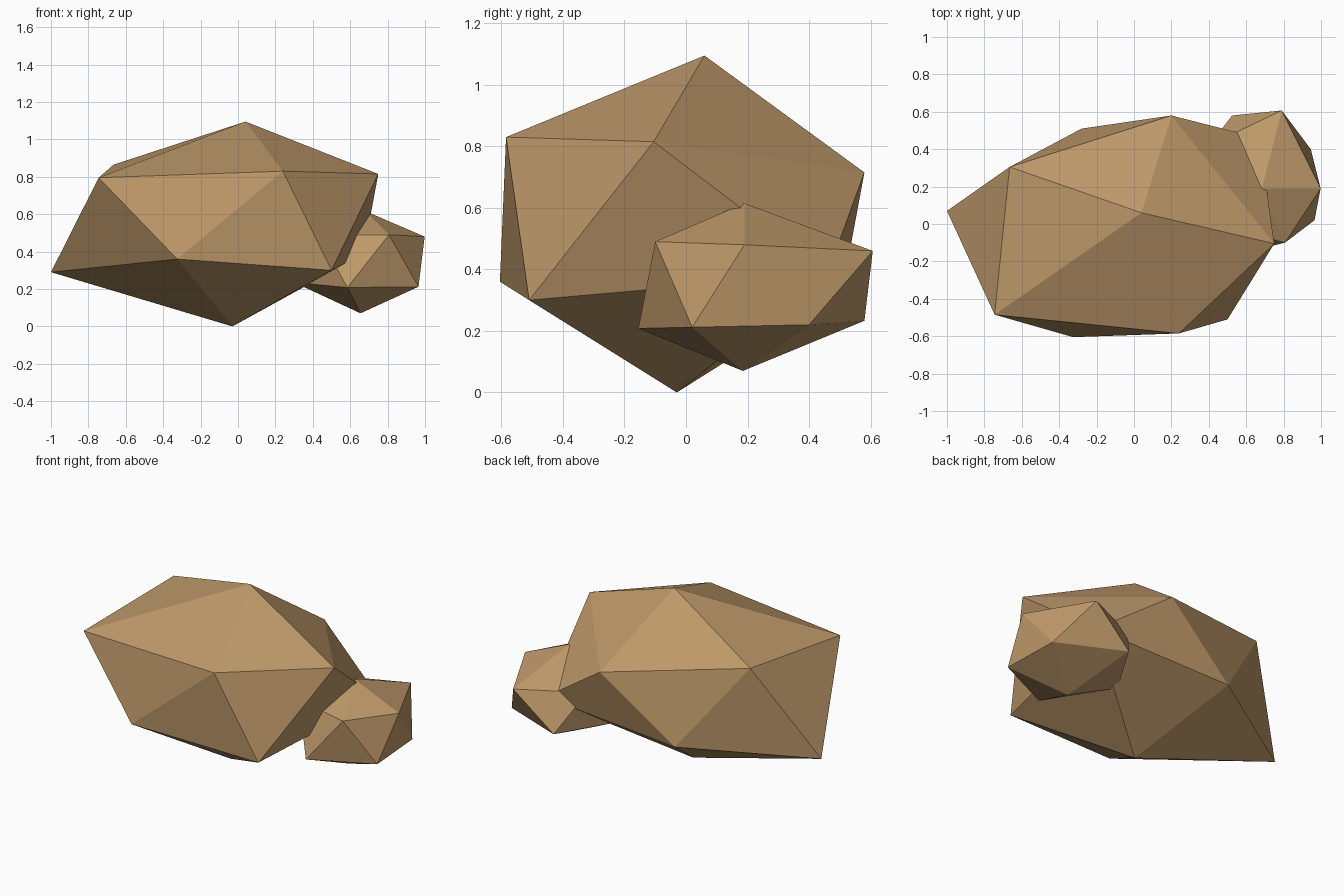
import bpy, bmesh

if "Cube" in bpy.data.objects:
    bpy.data.objects.remove(bpy.data.objects["Cube"])

tan = bpy.data.materials.new("tan_stone")
tan.diffuse_color = (0.52, 0.32, 0.145, 1)
tan.use_nodes = True
tan.node_tree.nodes["Principled BSDF"].inputs["Base Color"].default_value = tan.diffuse_color


def rock(name, bottom, lower, upper, top):
    """Uneven 20-sided rock: two staggered rings of five points, capped by two tips."""
    bm = bmesh.new()
    b, t = bm.verts.new(bottom), bm.verts.new(top)
    lo = [bm.verts.new(p) for p in lower]
    up = [bm.verts.new(p) for p in upper]
    for i in range(5):
        j = (i + 1) % 5
        for tri in ((b, lo[j], lo[i]), (lo[i], lo[j], up[i]),
                    (up[i], lo[j], up[j]), (t, up[i], up[j])):
            bm.faces.new(tri)
    bmesh.ops.recalc_face_normals(bm, faces=bm.faces)
    mesh = bpy.data.meshes.new(name)
    bm.to_mesh(mesh)
    bm.free()
    mesh.materials.append(tan)
    obj = bpy.data.objects.new(name, mesh)
    bpy.context.collection.objects.link(obj)


# Large boulder (rings run anticlockwise, starting from the front right)
rock("large_rock",
     (-0.03, -0.03, 0.0),
     [(0.50, -0.51, 0.30), (0.67, 0.46, 0.385), (-0.28, 0.51, 0.34),
      (-1.0, 0.07, 0.29), (-0.325, -0.605, 0.36)],
     [(0.75, -0.105, 0.815), (0.20, 0.58, 0.715), (-0.665, 0.305, 0.865),
      (-0.745, -0.485, 0.795), (0.24, -0.585, 0.83)],
     (0.04, 0.06, 1.095))

# Small stone leaning into the boulder's right side
rock("small_rock",
     (0.655, 0.185, 0.07),
     [(0.965, 0.02, 0.212), (0.945, 0.40, 0.22), (0.525, 0.58, 0.233),
      (0.30, 0.21, 0.235), (0.585, -0.155, 0.208)],
     [(0.998, 0.19, 0.48), (0.79, 0.607, 0.46), (0.40, 0.42, 0.47),
      (0.43, 0.0, 0.487), (0.807, -0.10, 0.49)],
     (0.684, 0.19, 0.615))
